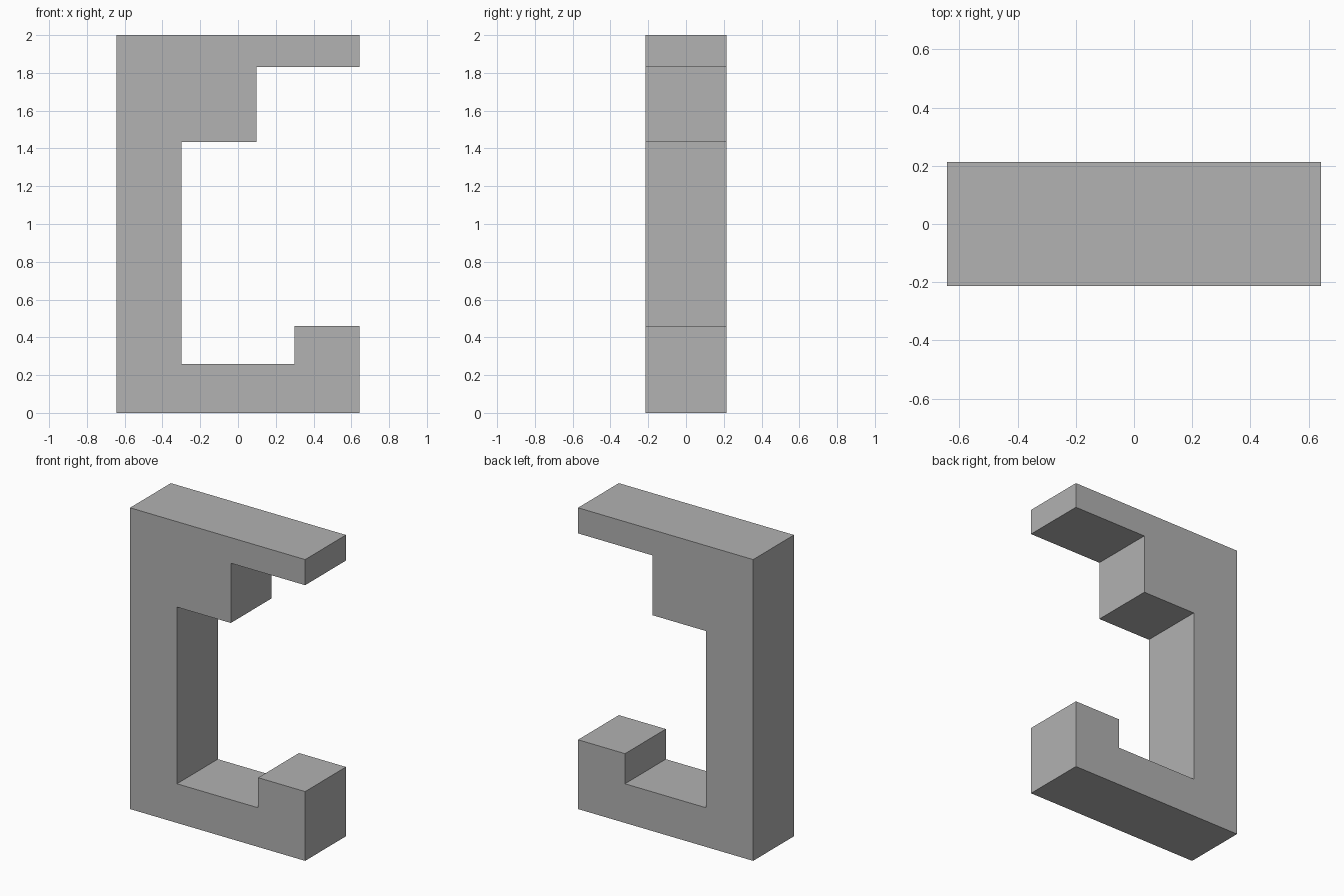
import bpy
import bmesh

cube = bpy.data.objects.get("Cube")
if cube:
    bpy.data.objects.remove(cube, do_unlink=True)

# Plain grey material
grey = bpy.data.materials.new("plain grey")
grey.use_nodes = True
colour = (0.445, 0.445, 0.445, 1)
grey.diffuse_color = colour
grey.node_tree.nodes["Principled BSDF"].inputs["Base Color"].default_value = colour

HALF_WIDTH, HALF_DEPTH, HEIGHT = 0.643, 0.214, 2.0
POST, STEP, LIP = -0.298, 0.097, 0.298

# Bracket outline (x, z): base with raised lip, post, stepped overhang
outline = [
    (-HALF_WIDTH, 0), (HALF_WIDTH, 0),
    (HALF_WIDTH, 0.46), (LIP, 0.46), (LIP, 0.26), (POST, 0.26),
    (POST, 1.433), (STEP, 1.433), (STEP, 1.83), (HALF_WIDTH, 1.83),
    (HALF_WIDTH, HEIGHT), (-HALF_WIDTH, HEIGHT),
]

# Extrude the outline from front to back
bm = bmesh.new()
front = bm.faces.new([bm.verts.new((x, -HALF_DEPTH, z)) for x, z in outline])
result = bmesh.ops.extrude_face_region(bm, geom=[front], use_keep_orig=True)
back_verts = [v for v in result["geom"] if isinstance(v, bmesh.types.BMVert)]
bmesh.ops.translate(bm, verts=back_verts, vec=(0, 2 * HALF_DEPTH, 0))
bmesh.ops.recalc_face_normals(bm, faces=bm.faces)

mesh = bpy.data.meshes.new("stepped_bracket")
bm.to_mesh(mesh)
bm.free()
mesh.materials.append(grey)
bracket = bpy.data.objects.new("stepped_bracket", mesh)
bpy.context.collection.objects.link(bracket)
